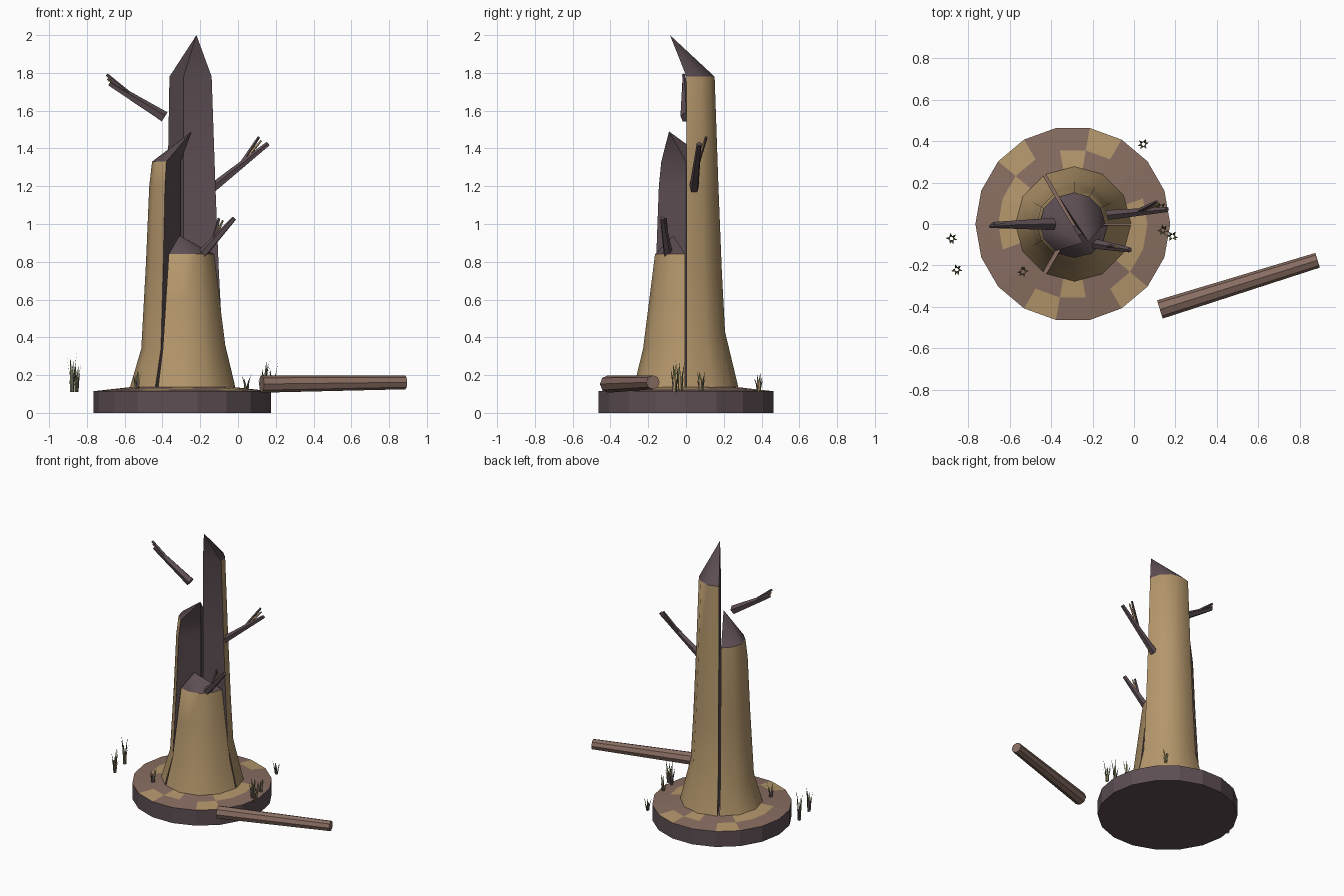
import bpy, bmesh, math, random
from math import radians, cos, sin
from mathutils import Vector, Matrix

if "Cube" in bpy.data.objects:
    bpy.data.objects.remove(bpy.data.objects["Cube"], do_unlink=True)
random.seed(4)
CX = -0.29  # trunk axis


def material(name, rgb):
    m = bpy.data.materials.new(name)
    m.use_nodes = True
    m.diffuse_color = (*rgb, 1)
    m.node_tree.nodes["Principled BSDF"].inputs["Base Color"].default_value = (*rgb, 1)
    return m


TAN = material("tan_bark", (0.46, 0.31, 0.15))
DARK = material("dark_wood", (0.11, 0.077, 0.088))
BROWN = material("brown_earth", (0.25, 0.155, 0.122))
GREEN = material("olive_grass", (0.16, 0.19, 0.08))


def finish(name, bm, mats, smooth=False):
    bmesh.ops.recalc_face_normals(bm, faces=bm.faces)
    me = bpy.data.meshes.new(name)
    bm.to_mesh(me)
    bm.free()
    for m in mats:
        me.materials.append(m)
    ob = bpy.data.objects.new(name, me)
    bpy.context.collection.objects.link(ob)
    if smooth:
        bpy.ops.object.select_all(action='DESELECT')
        ob.select_set(True)
        bpy.context.view_layer.objects.active = ob
        bpy.ops.object.shade_smooth_by_angle(angle=radians(35))
    return ob


# Ground disc: dark rim, brown top with tan patches
def ground_disc():
    n = 18
    patches = {0: {3, 6, 12, 15}, 1: {0, 4, 7, 8, 9, 13, 16, 17}}
    bm = bmesh.new()
    rings = [[bm.verts.new((CX - 0.005 + r * cos(math.tau * i / n), r * sin(math.tau * i / n), z))
              for i in range(n)]
             for r, z in ((0.47, 0), (0.47, 0.115), (0.36, 0.127), (0.27, 0.137))]
    bm.faces.new(rings[0]).material_index = 0
    bm.faces.new(rings[3]).material_index = 1
    for k in range(3):
        for i in range(n):
            j = (i + 1) % n
            f = bm.faces.new((rings[k][i], rings[k][j], rings[k + 1][j], rings[k + 1][i]))
            f.material_index = 0 if k == 0 else 2 if i in patches[k - 1] else 1
    finish("ground_disc", bm, (DARK, BROWN, TAN))


ground_disc()


# Trunk shard: a third of the trunk, bark outside, dark split faces and a pointed top
def shard(name, start, profile, tip, gap):
    bm = bmesh.new()
    mid = radians(start + 60)
    ox, oy = CX + gap * cos(mid), gap * sin(mid)
    arcs, core = [], []
    for z, r in profile:
        arcs.append([bm.verts.new((ox + (r - gap) * cos(radians(start + 30 * i)),
                                   oy + (r - gap) * sin(radians(start + 30 * i)), z))
                     for i in range(5)])
        core.append(bm.verts.new((ox, oy, z)))
    top = bm.verts.new(tip)

    def dark(*vs):
        bm.faces.new(vs).material_index = 1

    for k in range(len(profile) - 1):
        a, b = arcs[k], arcs[k + 1]
        for i in range(4):
            bm.faces.new((a[i], a[i + 1], b[i + 1], b[i]))
        dark(core[k], a[0], b[0], core[k + 1])
        dark(a[4], core[k], core[k + 1], b[4])
    dark(*arcs[0], core[0])
    for i in range(4):
        dark(arcs[-1][i], arcs[-1][i + 1], top)
    dark(core[-1], arcs[-1][0], top)
    dark(arcs[-1][4], core[-1], top)
    finish(name, bm, (TAN, DARK), True)


shard("tall_back_shard", 0,
      [(0.125, 0.28), (0.43, 0.207), (0.75, 0.19), (1.2, 0.172), (1.78, 0.152)],
      (-0.22, -0.085, 2.0), 0.003)
shard("right_shard", 120,
      [(0.125, 0.285), (0.34, 0.222), (0.8, 0.197), (1.2, 0.18), (1.33, 0.165)],
      (-0.245, -0.09, 1.49), 0.014)
shard("short_front_shard", 240,
      [(0.125, 0.28), (0.34, 0.228), (0.6, 0.195), (0.84, 0.165)],
      (-0.31, -0.068, 0.94), 0.006)


# Tapered limb between two points
def add_limb(bm, a, b, r1, r2, sides, mat=0):
    a, b = Vector(a), Vector(b)
    d = b - a
    rot = d.to_track_quat('Z', 'Y').to_matrix().to_4x4()
    res = bmesh.ops.create_cone(bm, cap_ends=True, segments=sides, radius1=r1, radius2=r2,
                                depth=d.length, matrix=Matrix.Translation((a + b) / 2) @ rot)
    for f in {f for v in res["verts"] for f in v.link_faces}:
        f.material_index = mat


def branch(name, base, tip, fork, fork_tip, r):
    bm = bmesh.new()
    base, tip = Vector(base), Vector(tip)
    add_limb(bm, base, tip, r, r * 0.5, 5)
    split = base.lerp(tip, fork)
    add_limb(bm, split, fork_tip, r * 0.5, r * 0.28, 5)
    # Thin tan twig beside the fork
    side = Vector(fork_tip).lerp(tip, 0.25) - Vector((0, 0, 0.01))
    add_limb(bm, split, side, r * 0.4, r * 0.2, 4, 1)
    finish(name, bm, (DARK, TAN))


branch("upper_right_branch", (-0.39, 0, 1.565), (-0.68, -0.005, 1.745), 0.55, (-0.695, -0.012, 1.79), 0.031)
branch("left_branch", (-0.14, 0.042, 1.185), (0.16, 0.07, 1.425), 0.5, (0.11, 0.108, 1.46), 0.026)
branch("front_branch", (-0.19, -0.095, 0.84), (-0.02, -0.125, 1.03), 0.35, (-0.1, -0.108, 1.03), 0.026)

# Fallen log
bm = bmesh.new()
add_limb(bm, (0.125, -0.412, 0.153), (0.885, -0.175, 0.162), 0.046, 0.037, 8)
finish("fallen_log", bm, (BROWN,))


# Grass tufts: thin blades tapering to a point
def tuft(name, x, y, height):
    bm = bmesh.new()
    for i in range(6):
        ang = i * math.tau / 6 + random.uniform(-0.4, 0.4)
        out = Vector((cos(ang), sin(ang), 0))
        across = Vector((-out.y, out.x, 0)) * 0.007
        root = Vector((x, y, 0.11)) + out * 0.008
        h = height * random.uniform(0.55, 1) if i else height
        mid = root + out * 0.006 + Vector((0, 0, h * 0.55))
        tip = root + out * 0.02 + Vector((0, 0, h))
        lo = [bm.verts.new(root + s * across) for s in (-1, 1)]
        hi = [bm.verts.new(mid + s * across * 0.8) for s in (1, -1)]
        bm.faces.new(lo + hi).material_index = (1, 0, 2)[i % 3]
        bm.faces.new((hi[1], hi[0], bm.verts.new(tip))).material_index = 0
    finish(name, bm, (GREEN, TAN, DARK))


for i, spot in enumerate([(-0.88, -0.07, 0.21), (-0.855, -0.22, 0.17), (-0.535, -0.23, 0.12),
                          (0.045, 0.385, 0.1), (0.14, -0.03, 0.17), (0.185, -0.06, 0.16),
                          (0.13, 0.08, 0.12)]):
    tuft(f"grass_tuft_{i + 1}", *spot)
